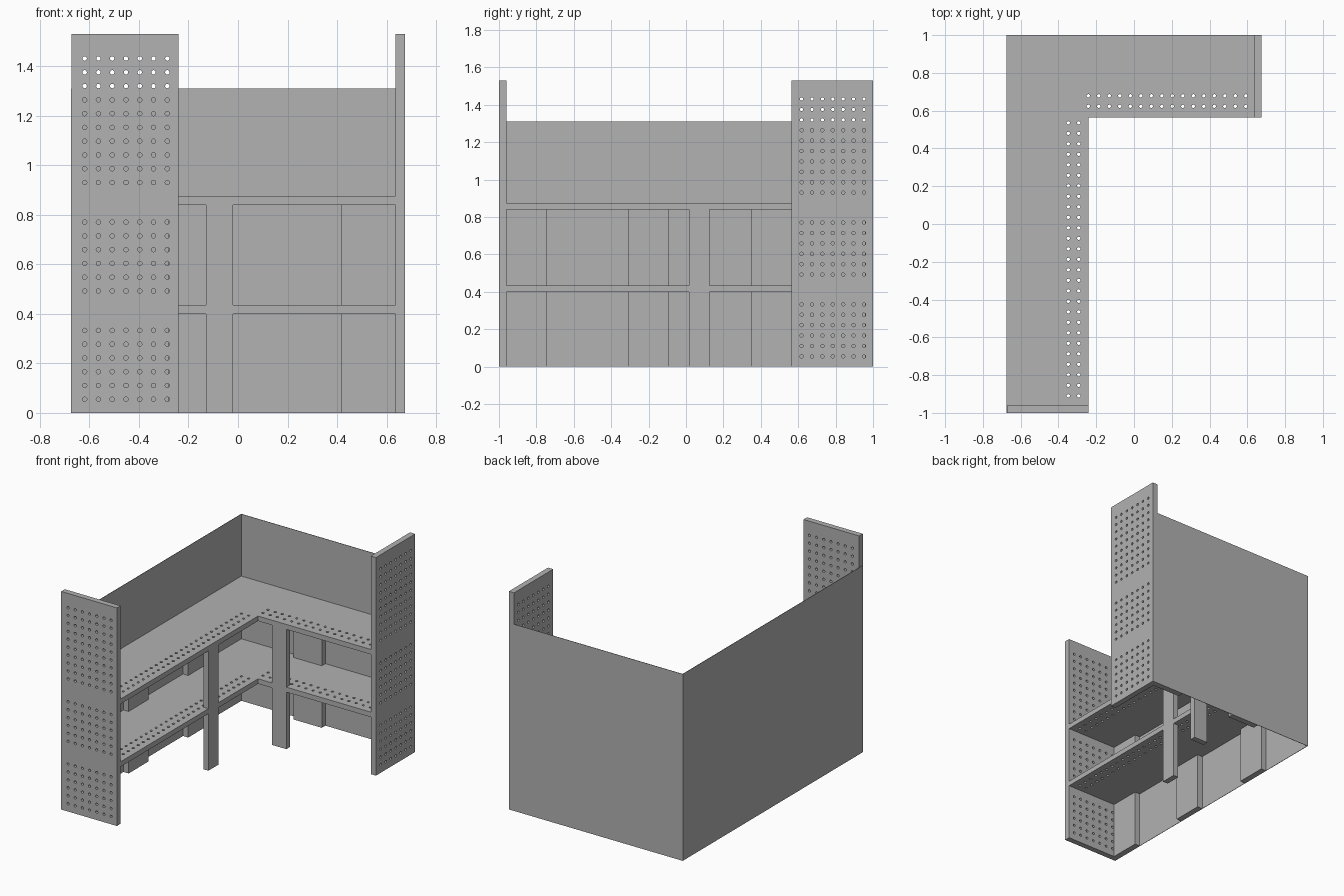
import bpy, bmesh
from mathutils import Matrix

cube = bpy.data.objects.get("Cube")
if cube:
    bpy.data.objects.remove(cube, do_unlink=True)

grey = bpy.data.materials.new("plain_grey")
grey.use_nodes = True
GREY = (0.445, 0.445, 0.445, 1)
grey.diffuse_color = GREY
grey.node_tree.nodes["Principled BSDF"].inputs["Base Color"].default_value = GREY

# Overall extents and thicknesses
X, Y = 0.675, 1.0
BOARD, SHEET = 0.04, 0.003
FX, FY = -0.24, 0.565           # open front edges of the two wings
WALL_H, PANEL_H = 1.31, 1.53
STEP, HOLE_R = 0.0556, 0.009
SHELVES = [("lower", 0.40, 0.435), ("upper", 0.84, 0.875)]


def finish(name, bm):
    bmesh.ops.recalc_face_normals(bm, faces=bm.faces)
    mesh = bpy.data.meshes.new(name)
    bm.to_mesh(mesh)
    bm.free()
    mesh.materials.append(grey)
    obj = bpy.data.objects.new(name, mesh)
    bpy.context.collection.objects.link(obj)
    return obj


def prism(name, outline, z0, z1):
    bm = bmesh.new()
    face = bm.faces.new([bm.verts.new((x, y, z0)) for x, y in outline])
    top = bmesh.ops.extrude_face_region(bm, geom=[face])["geom"]
    verts = [v for v in top if isinstance(v, bmesh.types.BMVert)]
    bmesh.ops.translate(bm, verts=verts, vec=(0, 0, z1 - z0))
    return finish(name, bm)


def box(name, x0, x1, y0, y1, z0, z1):
    return prism(name, [(x0, y0), (x1, y0), (x1, y1), (x0, y1)], z0, z1)


def drill(obj, centres, axis):
    """Cut round holes through a board along the given axis."""
    turn = {"X": Matrix.Rotation(1.5707963, 4, "Y"),
            "Y": Matrix.Rotation(1.5707963, 4, "X"),
            "Z": Matrix.Identity(4)}[axis]
    bm = bmesh.new()
    for c in centres:
        bmesh.ops.create_cone(bm, cap_ends=True, segments=12, radius1=HOLE_R,
                              radius2=HOLE_R, depth=0.1,
                              matrix=Matrix.Translation(c) @ turn)
    cutter = finish("hole_cutter", bm)
    cutter.hide_render = True
    mod = obj.modifiers.new("holes", "BOOLEAN")
    mod.operation, mod.solver, mod.object = "DIFFERENCE", "EXACT", cutter
    graph = bpy.context.evaluated_depsgraph_get()
    mesh = bpy.data.meshes.new_from_object(obj.evaluated_get(graph))
    obj.modifiers.clear()
    obj.data = mesh
    bpy.data.objects.remove(cutter, do_unlink=True)


def run(start, count):
    return [start + i * STEP for i in range(count)]


# Thin outer walls
box("left_wall", -X, -X + SHEET, -Y, Y, 0, WALL_H)
box("back_wall", -X + SHEET, X - BOARD, Y - SHEET, Y, 0, WALL_H)

# Perforated end panels
rows = run(0.055, 6) + run(0.492, 6) + run(0.93, 10)
front = box("front_end_panel", -X + SHEET, FX, -Y, -Y + BOARD, 0, PANEL_H)
drill(front, [(x, -Y + BOARD / 2, z) for x in run(-0.619, 7) for z in rows], "Y")
right = box("right_end_panel", X - BOARD, X, FY, Y, 0, PANEL_H)
drill(right, [(X - BOARD / 2, y, z) for y in run(0.618, 7) for z in rows], "X")

# L-shaped shelves, with two rows of holes along the open edges
x0, x1, y0, y1 = -X + SHEET, X - BOARD, -Y + BOARD, Y - SHEET
outline = [(x0, y0), (FX, y0), (FX, FY), (x1, FY), (x1, y1), (x0, y1)]
for level, z0, z1 in SHELVES:
    shelf = prism(level + "_shelf", outline, z0, z1)
    mid = (z0 + z1) / 2
    holes = [(x, y, mid) for x in run(-0.348, 2) for y in run(-0.91, 27)]
    holes += [(x, y, mid) for x in run(-0.242, 16) for y in run(0.623, 2)]
    drill(shelf, holes, "Z")

# Front posts and wall battens under each shelf
floor = 0
for level, z0, z1 in SHELVES:
    box(level + "_left_post", FX - BOARD, FX, 0.015, 0.125, floor, z0)
    box(level + "_back_post", -0.13, -0.02, FY, FY + BOARD, floor, z0)
    for i, y in enumerate((-0.96, -0.31, 0.35)):
        box(f"{level}_left_batten_{i + 1}", x0, x0 + BOARD, y, y + 0.218, floor, z0)
    for i, x in enumerate((-0.24, 0.415)):
        box(f"{level}_back_batten_{i + 1}", x, x + 0.22, y1 - BOARD, y1, floor, z0)
    floor = z1
